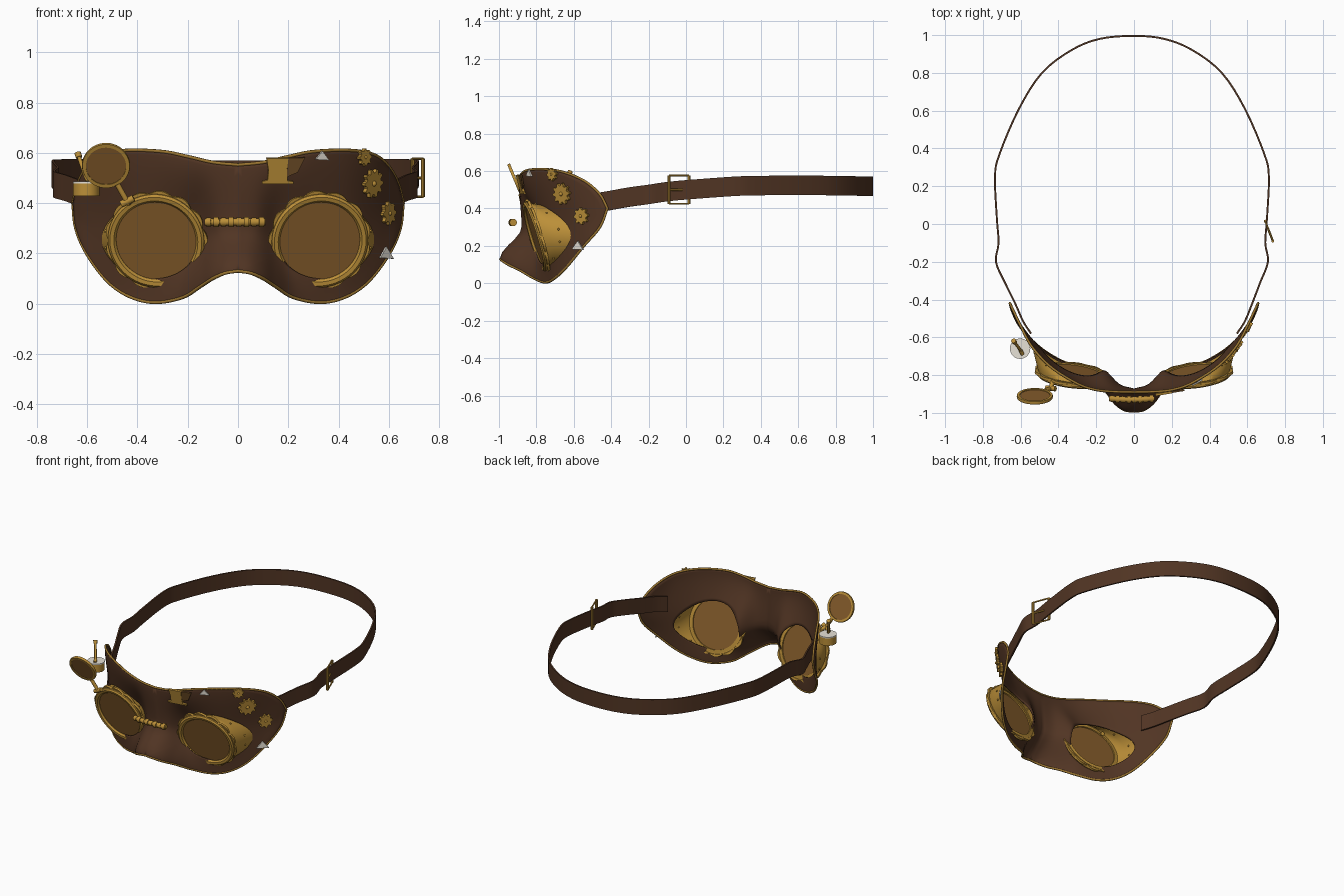
import bpy, bmesh, math
from mathutils import Vector, Matrix

if "Cube" in bpy.data.objects:
    bpy.data.objects.remove(bpy.data.objects["Cube"])

def mat(name, *c):
    m = bpy.data.materials.new(name)
    m.diffuse_color = (*c, 1)
    m.use_nodes = True
    m.node_tree.nodes["Principled BSDF"].inputs["Base Color"].default_value = m.diffuse_color
    return m

LEATHER = mat("brown leather", .082, .035, .017)
GOLD = mat("brass", .5, .275, .04)
DARK = mat("aged brass", .33, .18, .03)
BRONZE = mat("dark bronze", .16, .075, .02)
GLASS = mat("amber glass", .235, .108, .024)
SILVER = mat("silver", .8, .76, .68)

def finish(bm, name, material, mirror=False, angle=35):
    bmesh.ops.recalc_face_normals(bm, faces=bm.faces)
    me = bpy.data.meshes.new(name)
    bm.to_mesh(me)
    bm.free()
    ob = bpy.data.objects.new(name, me)
    bpy.context.collection.objects.link(ob)
    me.materials.append(material)
    bpy.ops.object.select_all(action='DESELECT')
    ob.select_set(True)
    bpy.context.view_layer.objects.active = ob
    bpy.ops.object.shade_smooth_by_angle(angle=math.radians(angle))
    if mirror:
        ob.modifiers.new("Mirror", 'MIRROR')
    return ob

def spline(pts, n):
    """Smooth path through the points, n steps per span."""
    p = [Vector(q) for q in pts]
    p = [2 * p[0] - p[1]] + p + [2 * p[-1] - p[-2]]
    out = []
    for i in range(1, len(p) - 2):
        a, b, c, d = p[i - 1:i + 3]
        for k in range(n):
            t = k / n
            out.append(.5 * (2 * b + (c - a) * t + (2 * a - 5 * b + 4 * c - d) * t * t
                             + (3 * b - a - 3 * c + d) * t ** 3))
    return out + [p[-2]]

def lerp_x(path, x):
    for a, b in zip(path, path[1:]):
        if x <= b[0]:
            return a.lerp(b, max(0, (x - a[0]) / max(b[0] - a[0], 1e-6)))
    return path[-1]

def loft(bm, loops, closed=True, caps=False):
    rows = [[bm.verts.new(p) for p in lp] for lp in loops]
    n = len(rows[0])
    for a, b in zip(rows, rows[1:]):
        for i in range(n if closed else n - 1):
            j = (i + 1) % n
            bm.faces.new((a[i], a[j], b[j], b[i]))
    if caps:
        bm.faces.new(rows[0])
        bm.faces.new(rows[-1])

def rod(bm, a, b, r, r2=None, seg=12):
    a, b = Vector(a), Vector(b)
    m = Matrix.Translation((a + b) / 2) @ (b - a).to_track_quat('Z', 'Y').to_matrix().to_4x4()
    bmesh.ops.create_cone(bm, cap_ends=True, segments=seg, radius1=r,
                          radius2=r if r2 is None else r2, depth=(b - a).length, matrix=m)

def ball(bm, p, r):
    bmesh.ops.create_uvsphere(bm, u_segments=10, v_segments=6, radius=r, matrix=Matrix.Translation(p))

def frame(pos, n):
    """Placement with local z along n and local y upward."""
    n = Vector(n).normalized()
    x = Vector((0, 0, 1)).cross(n).normalized()
    m = Matrix((x, n.cross(x), n)).transposed().to_4x4()
    m.translation = pos
    return m

def ring(m, r, h, n=64):
    return [m @ Vector((r * math.cos(2 * math.pi * i / n), r * math.sin(2 * math.pi * i / n), h)) for i in range(n)]

# ---- mask surface: upper edge, middle line and lower edge
TOP = spline([(0, -.89, .552), (.1, -.888, .562), (.2, -.878, .585), (.3, -.845, .605), (.44, -.757, .61),
              (.54, -.65, .593), (.6, -.54, .545), (.638, -.46, .475), (.657, -.42, .4)], 6)
BOT = spline([(0, -.992, .13), (.05, -.985, .122), (.1, -.95, .1), (.15, -.885, .068), (.22, -.81, .025),
              (.33, -.75, .005), (.43, -.70, .028), (.52, -.635, .09), (.602, -.545, .2), (.645, -.46, .3),
              (.657, -.42, .4)], 5)
MID = spline([(0, -.875), (.08, -.85), (.16, -.775), (.25, -.77), (.35, -.752), (.45, -.70), (.55, -.60),
              (.62, -.5), (.657, -.42)], 5)

def surf(x, z):
    x = min(abs(x), .657)
    tp, bt, md = lerp_x(TOP, x), lerp_x(BOT, x), lerp_x(MID, x)[1]
    t = min(1, max(0, (z - bt[2]) / max(tp[2] - bt[2], 1e-4)))
    s = t / .4 if t < .4 else (t - .4) / .6
    s = s * s * (3 - 2 * s)
    y = bt[1] + (md - bt[1]) * s if t < .4 else md + (tp[1] - md) * s
    return Vector((x, y, z))

def on_mask(x, z, lift=.006):
    e = .01
    fx = (surf(x + e, z)[1] - surf(x - e, z)[1]) / (2 * e)
    fz = (surf(x, z + e)[1] - surf(x, z - e)[1]) / (2 * e)
    n = Vector((fx, -1, fz)).normalized()
    return frame(surf(x, z) + n * lift, n)

EX, EZ = .33, .255
def hole(a, k=1):
    c, s = math.cos(a), math.sin(a)
    return EX + k * .178 * c * (1 + .12 * max(0, c) ** 4), EZ + k * .155 * s

# Mask with almond eye openings
side = [Vector((0, 0, .13 + .422 * i / 12)) for i in range(12)]
outline = side + TOP + BOT[-2:0:-1]
loops = []
for k in range(13):
    lp = []
    for p in outline:
        hx, hz = hole(math.atan2(p[2] - EZ, p[0] - EX))
        lp.append(surf(hx + (p[0] - hx) * k / 12, hz + (p[2] - hz) * k / 12))
    loops.append(lp)
bm = bmesh.new()
loft(bm, loops)
ob = finish(bm, "mask", LEATHER, True, 60)
sol = ob.modifiers.new("Thickness", 'SOLIDIFY')
sol.thickness = .008
sol.offset = 0

# Brass piping round the mask edge
half = TOP + BOT[-2::-1]
path = half + [Vector((-p[0], p[1], p[2])) for p in half[-2:0:-1]]
cu = bpy.data.curves.new("edge_piping", 'CURVE')
cu.dimensions = '3D'
cu.bevel_depth = .007
cu.bevel_resolution = 2
sp = cu.splines.new('POLY')
sp.points.add(len(path) - 1)
for q, p in zip(sp.points, path):
    q.co = (*p, 1)
sp.use_cyclic_u = True
cu.materials.append(DARK)
bpy.context.collection.objects.link(bpy.data.objects.new("edge_piping", cu))

# Goggles: cup, scalloped plate, ring, glass, rivets
G = frame((.325, -.80, .252), (.12, -1, -.3))
base = [surf(*hole(2 * math.pi * i / 64, 1.07)) for i in range(64)]
neck = ring(G, .188, -.015)
bm = bmesh.new()
loft(bm, [base, [a.lerp(b, .5) + Vector((0, -.014, 0)) for a, b in zip(base, neck)], neck, ring(G, .18, 0)])
finish(bm, "eye_cup", GOLD, True, 50)

bm = bmesh.new()
def scallop(h):
    rr = [.192 + .013 * abs(math.sin(13 * math.pi * i / 156)) for i in range(156)]
    return [G @ Vector((r * math.cos(2 * math.pi * i / 156), r * math.sin(2 * math.pi * i / 156), h))
            for i, r in enumerate(rr)]
loft(bm, [ring(G, .165, -.012, 156), scallop(-.012), scallop(.002), ring(G, .165, .002, 156)])
finish(bm, "scalloped_plate", GOLD, True)

bm = bmesh.new()
loft(bm, [ring(G, .162, -.015), ring(G, .192, -.01), ring(G, .193, .01), ring(G, .184, .018),
          ring(G, .168, .016), ring(G, .16, .006), ring(G, .162, -.015)])
finish(bm, "lens_ring", GOLD, True)

bm = bmesh.new()
loft(bm, [ring(G, .166, -.008), ring(G, .166, .004)], caps=True)
finish(bm, "lens_glass", GLASS, True)

bm = bmesh.new()
for i in range(2, 64, 6):
    ball(bm, base[i].lerp(neck[i], .35) + Vector((0, -.011, 0)), .006)
finish(bm, "cup_rivets", GOLD, True)

# Beaded bridge bar
bm = bmesh.new()
def bridge(x):
    return Vector((x - .012, -.93 + .5 * x * x, .325))
xs = [-.12 + .03 * i for i in range(9)]
for i, (a, b) in enumerate(zip(xs, xs[1:])):
    rod(bm, bridge(a), bridge(b), .014)
    rod(bm, bridge(a + .005), bridge(b - .005), .02 if i % 2 else .017)
finish(bm, "bridge_bar", GOLD)

# Head strap
R = [(.545, -.58, .412), (.587, -.515, .425), (.626, -.42, .44), (.668, -.31, .46), (.709, -.2, .475),
     (.695, -.1, .49), (.704, .03, .502), (.714, .25, .518), (.69, .37, .522), (.587, .61, .524),
     (.465, .8, .522), (.31, .92, .52), (.16, .98, .519)]
L = [(-x - .022 * min(1, max(0, (y + .45) / .2)), y, z) for x, y, z in R]
P = spline(R + [(0, .996, .518)] + L[::-1], 4)
bm = bmesh.new()
loops = []
for i, p in enumerate(P):
    t = P[min(i + 1, len(P) - 1)] - P[max(i - 1, 0)]
    n = Vector((t[1], -t[0], 0)).normalized() * .005
    up = Vector((0, 0, .052))
    loops.append([p + n - up, p + n + up, p - n + up, p - n - up])
loft(bm, loops, caps=True)
finish(bm, "head_strap", LEATHER)

# Strap buckle
bm = bmesh.new()
c = [Vector(q) for q in ((.735, -.09, .425), (.735, -.09, .577), (.695, .015, .577), (.695, .015, .425))]
for i in range(4):
    rod(bm, c[i], c[(i + 1) % 4], .008 if i % 2 == 0 else .005, seg=8)
rod(bm, (.735, -.09, .5), (.708, -.02, .5), .006, seg=8)
finish(bm, "buckle", GOLD)

# Flat ornaments on the mask
def plate(bm, m, pts, h=.008):
    loft(bm, [[m @ Vector((x, y, k)) for x, y in pts] for k in (-h, h)], caps=True)

bm = bmesh.new()
for x, z, r, teeth in ((.493, .583, .035, 8), (.525, .48, .058, 10), (.587, .36, .046, 8)):
    m = on_mask(x, z, .014)
    pts = []
    for i in range(teeth * 4):
        q = r if i % 4 < 2 else r * .76
        a = 2 * math.pi * i / (teeth * 4)
        pts.append((q * math.cos(a), q * math.sin(a)))
    plate(bm, m, pts)
    ball(bm, m @ Vector((0, 0, .006)), r * .2)
finish(bm, "gears", GOLD)

m = on_mask(.163, .533, .007)
bm = bmesh.new()
plate(bm, m, [(-.068, -.055), (.06, -.055), (.058, -.046), (.034, -.042), (.03, .0), (.034, .05),
              (-.054, .05), (-.044, 0), (-.046, -.04), (-.068, -.045)], .006)
finish(bm, "hat_badge", GOLD)
bm = bmesh.new()
plate(bm, m, [(.03, -.028), (.075, -.008), (.102, .052), (.033, .05)], .004)
finish(bm, "hat_badge_flap", BRONZE)

bm = bmesh.new()
for x, z, k in ((.33, .588, 1), (.582, .2, 1.3)):
    plate(bm, on_mask(x, z, .012), [(-.032 * k, -.014 * k), (.03 * k, -.017 * k), (-.002, .02 * k)], .004)
finish(bm, "silver_spikes", SILVER)

# Swing-out magnifier on the left goggle
M = frame((-.525, -.912, .55), (0, -1, -.42))
bm = bmesh.new()
loft(bm, [ring(M, q, h, 40) for q, h in ((.08, -.008), (.094, -.008), (.096, 0), (.094, .008), (.08, .008), (.08, -.008))])
finish(bm, "magnifier_ring", GOLD)
bm = bmesh.new()
loft(bm, [ring(M, .082, -.003, 40), ring(M, .082, .004, 40)], caps=True)
finish(bm, "magnifier_glass", GLASS)
bm = bmesh.new()
rod(bm, (-.48, -.885, .475), (-.435, -.868, .395), .011)
rod(bm, (-.465, -.868, .395), (-.415, -.872, .42), .014)
rod(bm, (-.44, -.87, .41), (-.42, -.80, .39), .012)
finish(bm, "magnifier_arm", GOLD)

# Side canister with silver lid and lever
bm = bmesh.new()
rod(bm, (-.603, -.66, .428), (-.603, -.66, .48), .053, seg=32)
rod(bm, (-.59, -.69, .487), (-.6, -.67, .5), .01)
rod(bm, (-.6, -.67, .49), (-.635, -.622, .59), .008)
rod(bm, (-.632, -.626, .582), (-.638, -.618, .6), .013)
finish(bm, "side_canister", GOLD)
bm = bmesh.new()
rod(bm, (-.603, -.66, .479), (-.603, -.66, .486), .054, seg=32)
finish(bm, "canister_lid", SILVER)
